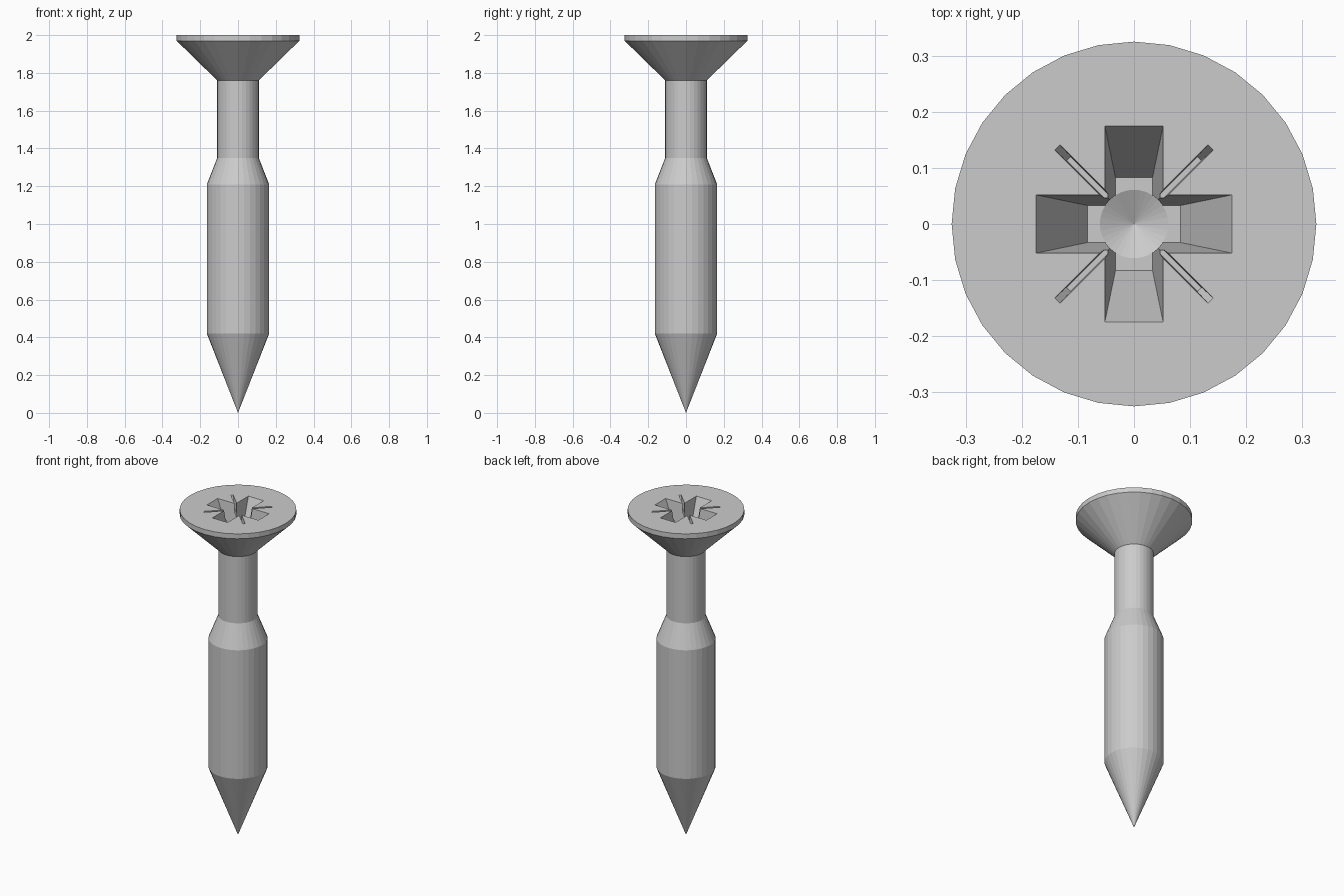
import bpy, bmesh, math

if "Cube" in bpy.data.objects:
    bpy.data.objects.remove(bpy.data.objects["Cube"])

SIDES = 32


def make_object(name, bm):
    bmesh.ops.recalc_face_normals(bm, faces=bm.faces)
    mesh = bpy.data.meshes.new(name)
    bm.to_mesh(mesh)
    bm.free()
    obj = bpy.data.objects.new(name, mesh)
    bpy.context.collection.objects.link(obj)
    return obj


def lathe(name, profile):
    """Closed solid of revolution; radius 0 gives a single tip vertex."""
    bm = bmesh.new()
    rings = []
    for r, z in profile:
        n = SIDES if r else 1
        rings.append([bm.verts.new((r * math.cos(2 * math.pi * i / SIDES),
                                    r * math.sin(2 * math.pi * i / SIDES), z)) for i in range(n)])
    for a, b in zip(rings, rings[1:]):
        for i in range(SIDES):
            j = (i + 1) % SIDES
            quad = [a[i % len(a)], a[j % len(a)], b[j % len(b)], b[i % len(b)]]
            bm.faces.new(list(dict.fromkeys(quad)))
    bm.faces.new(rings[-1])
    return make_object(name, bm)


def tapered_bar(name, top, bottom, depth, angle):
    """Tapered box through the axis; top and bottom are half sizes."""
    over = 0.02
    k = 1 + over / depth
    high = [b + (t - b) * k for t, b in zip(top, bottom)]
    bm = bmesh.new()
    bmesh.ops.create_cube(bm, size=2)
    c, s = math.cos(angle), math.sin(angle)
    for v in bm.verts:
        size, z = (high, 2 + over) if v.co.z > 0 else (bottom, 2 - depth)
        x, y = v.co.x * size[0], v.co.y * size[1]
        v.co = (x * c - y * s, x * s + y * c, z)
    return make_object(name, bm)


# Screw body: point, thick shaft, neck, countersunk head
screw = lathe("screw_body", [(0, 0), (0.165, 0.42), (0.165, 1.21), (0.11, 1.35),
                             (0.11, 1.76), (0.325, 1.97), (0.325, 2.0)])

# Cutters for the cross recess, the diagonal ticks and the drilled centre
cutters = []
for i in range(2):
    turn = i * math.pi / 2
    cutters.append(tapered_bar("cross_cutter", (0.175, 0.052), (0.083, 0.033), 0.2, turn))
    cutters.append(tapered_bar("tick_cutter", (0.193, 0.0065), (0.165, 0.005), 0.06,
                               turn + math.pi / 4))
cutters.append(lathe("centre_cutter", [(0, 1.77), (0.061, 1.8), (0.061, 2.03)]))

for cutter in cutters:
    cutter.hide_render = True
    cutter.hide_set(True)
    mod = screw.modifiers.new(cutter.name, 'BOOLEAN')
    mod.operation = 'DIFFERENCE'
    mod.solver = 'EXACT'
    mod.object = cutter
